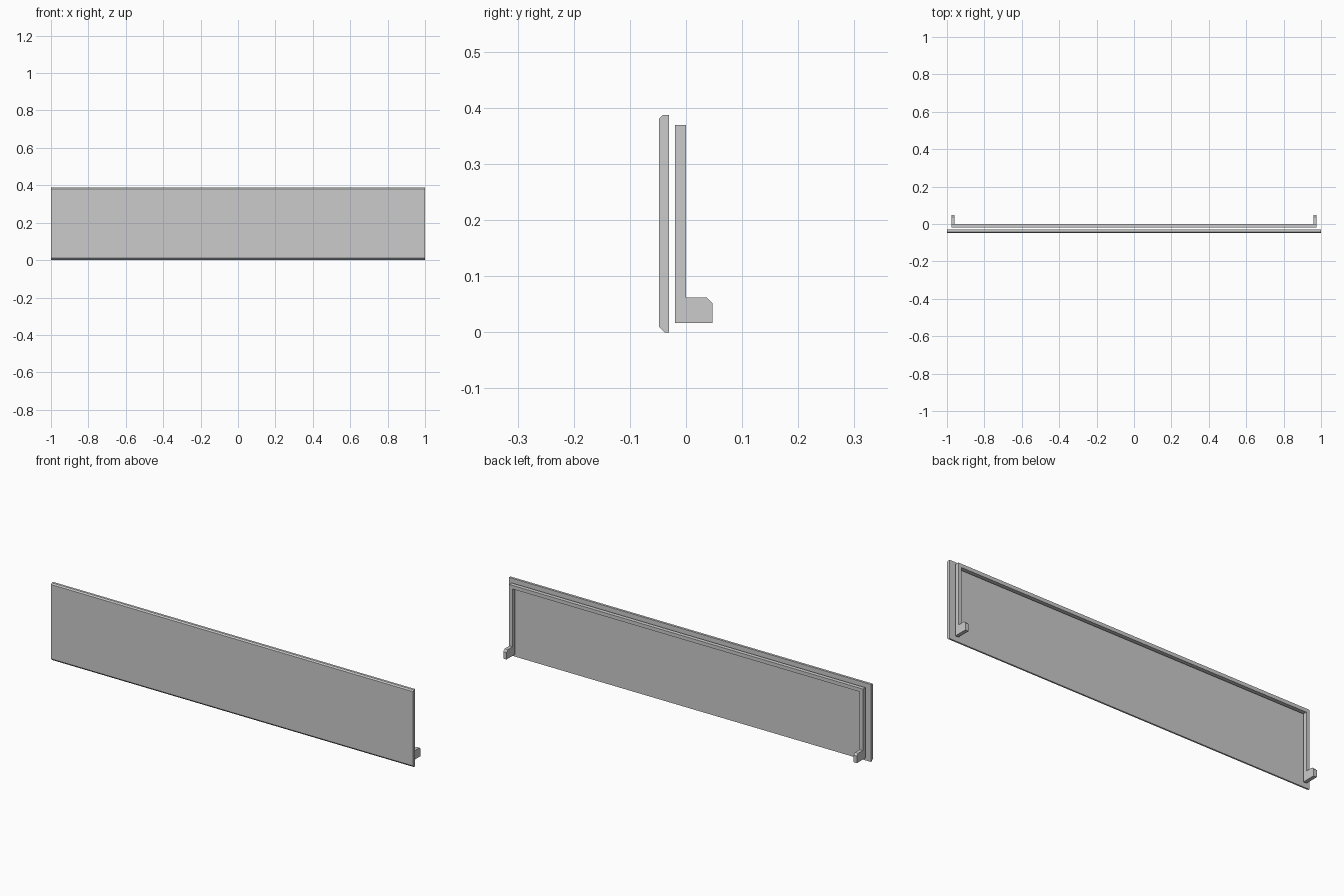
import bpy
import bmesh

if "Cube" in bpy.data.objects:
    bpy.data.objects.remove(bpy.data.objects["Cube"])


def extrude_x(name, profile, x0, x1):
    """Extrude a closed (y, z) profile from x0 to x1."""
    bm = bmesh.new()
    face = bm.faces.new([bm.verts.new((x0, y, z)) for y, z in profile])
    ext = bmesh.ops.extrude_face_region(bm, geom=[face])
    verts = [g for g in ext["geom"] if isinstance(g, bmesh.types.BMVert)]
    bmesh.ops.translate(bm, verts=verts, vec=(x1 - x0, 0, 0))
    bmesh.ops.recalc_face_normals(bm, faces=bm.faces)
    mesh = bpy.data.meshes.new(name)
    bm.to_mesh(mesh)
    bm.free()
    obj = bpy.data.objects.new(name, mesh)
    bpy.context.collection.objects.link(obj)
    return obj


FRAME_X, THICK = 0.977, 0.018
FRONT, BACK = -0.020, 0.0
BOTTOM, TOP = 0.017, 0.369

# Front panel with bevelled top and bottom front edges
extrude_x("front_panel", [
    (-0.048, 0.010), (-0.038, 0.0), (-0.030, 0.0),
    (-0.030, 0.387), (-0.042, 0.387), (-0.048, 0.381)], -1, 1)

# Side uprights with chamfered feet pointing backwards
upright = extrude_x("side_upright", [
    (FRONT, BOTTOM), (0.047, BOTTOM), (0.047, 0.052), (0.037, 0.062),
    (BACK, 0.062), (BACK, TOP), (FRONT, TOP)], FRAME_X - THICK, FRAME_X)
upright.modifiers.new("mirror", 'MIRROR')

# Top rail joining the uprights
extrude_x("top_rail", [
    (FRONT, TOP - THICK), (BACK, TOP - THICK), (BACK, TOP), (FRONT, TOP)],
    -FRAME_X + THICK, FRAME_X - THICK)
